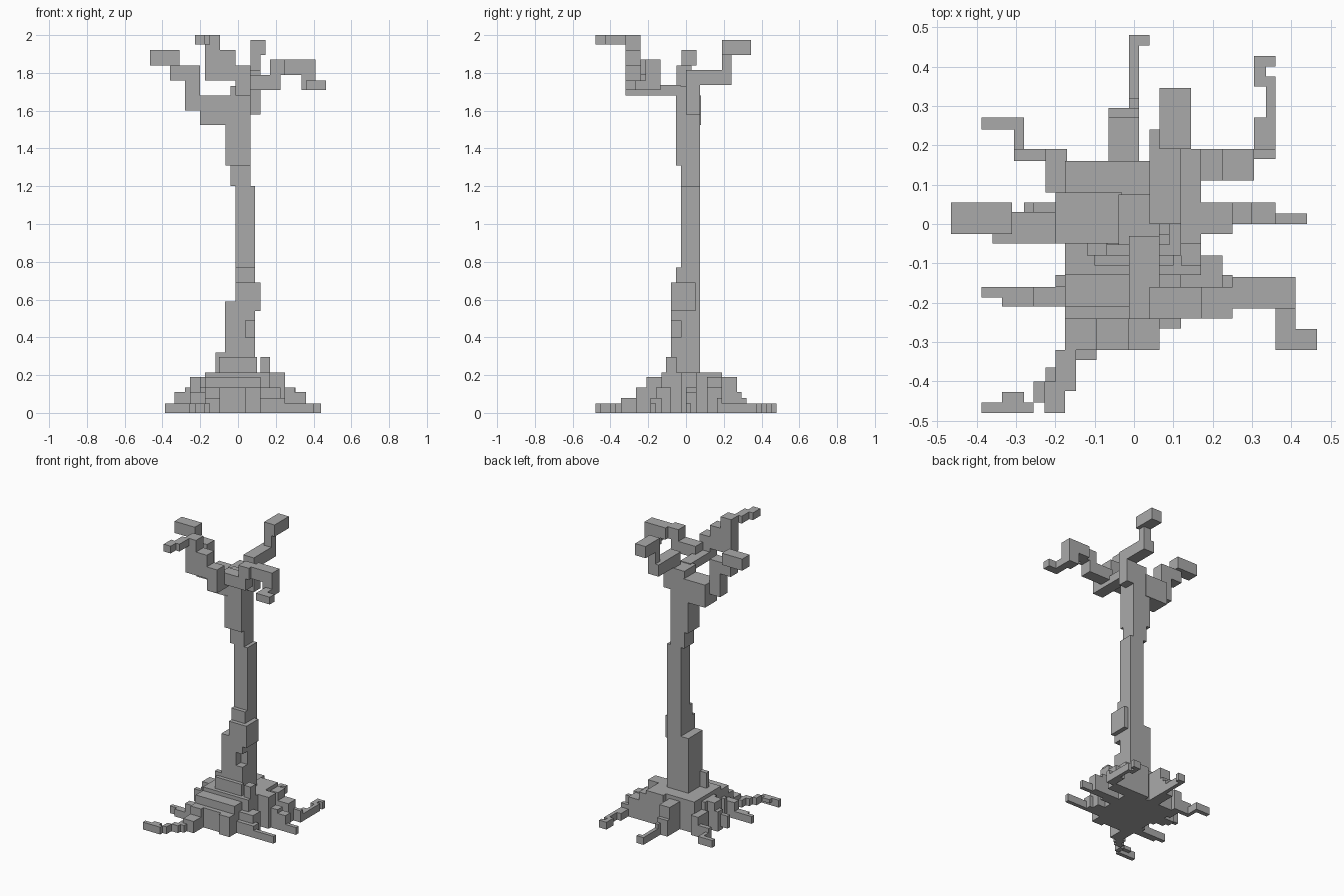
import bpy, bmesh

bark = bpy.data.materials.new("grey bark")
bark.diffuse_color = (0.4, 0.4, 0.4, 1)


def part(name, *boxes):
    """One object made of axis-aligned blocks (x0, x1, y0, y1, z0, z1)."""
    bm = bmesh.new()
    for x0, x1, y0, y1, z0, z1 in boxes:
        vs = bmesh.ops.create_cube(bm, size=1)["verts"]
        for v in vs:
            v.co = (x1 if v.co.x > 0 else x0,
                    y1 if v.co.y > 0 else y0,
                    z1 if v.co.z > 0 else z0)
    me = bpy.data.meshes.new(name)
    bm.to_mesh(me)
    bm.free()
    me.materials.append(bark)
    ob = bpy.data.objects.new(name, me)
    bpy.context.collection.objects.link(ob)


# trunk, with a small notch at the front right corner
part("trunk",
     (-.07, .09, -.08, .075, .2, .40),
     (-.07, .04, -.08, .075, .40, .49),
     (.04, .09, -.027, .075, .40, .49),
     (-.07, .09, -.08, .075, .49, .59),
     (-.013, .12, -.08, .05, .54, .69),
     (-.013, .09, -.053, .075, .59, .77),
     (-.013, .09, -.027, .075, .77, 1.2),
     (-.04, .065, -.027, .075, 1.2, 1.31),
     (-.067, .065, -.053, .075, 1.31, 1.53),
     (-.04, .065, -.053, .075, 1.49, 1.73),
     (.04, .12, 0, .075, 1.58, 1.75))

# stepped base of the trunk
part("root_base",
     (-.175, .12, -.13, .16, 0, .215),
     (-.2, .17, -.05, .08, 0, .19),
     (-.175, .12, -.21, -.13, 0, .19),
     (-.175, .065, -.24, -.21, 0, .135),
     (.12, .17, -.13, .11, 0, .215),
     (.12, .17, -.105, -.05, .2, .295),
     (-.12, -.07, -.08, -.05, .2, .32),
     (-.1, .1, -.105, -.08, .2, .295),
     (.04, .17, .075, .19, 0, .215))

# roots
part("root_back",
     (-.065, .013, .15, .27, 0, .19), (-.065, .013, .27, .295, 0, .11),
     (-.013, .013, .295, .32, 0, .08), (-.013, .013, .32, .48, 0, .05),
     (.013, .04, .453, .48, 0, .05))
part("root_back_right",
     (.14, .225, .11, .19, 0, .19), (.225, .305, .11, .19, 0, .135),
     (.305, .36, .165, .19, 0, .08), (.305, .36, .19, .27, 0, .05),
     (.335, .36, .27, .375, 0, .05), (.305, .335, .35, .427, 0, .05),
     (.335, .36, .40, .427, 0, .05))
part("root_right",
     (.15, .25, -.025, .055, 0, .215), (.25, .3, 0, .055, 0, .135),
     (.3, .36, 0, .055, 0, .11), (.36, .44, 0, .027, 0, .05))
part("root_front_right",
     (.1, .225, -.16, -.08, 0, .135), (.12, .25, -.187, -.13, 0, .08),
     (.225, .4, -.187, -.16, 0, .05))
part("root_front",
     (.04, .12, -.265, -.2, 0, .135))
part("root_front_left",
     (-.175, -.095, -.265, -.2, 0, .135), (-.175, -.095, -.345, -.265, 0, .08),
     (-.2, -.147, -.375, -.32, 0, .05), (-.225, -.175, -.40, -.365, 0, .05),
     (-.255, -.225, -.453, -.40, 0, .05), (-.28, -.255, -.48, -.453, 0, .05),
     (-.335, -.28, -.453, -.427, .025, .05), (-.387, -.28, -.48, -.453, 0, .05))
part("root_left_front",
     (-.2, -.15, -.16, -.13, 0, .135), (-.255, -.15, -.21, -.16, 0, .11),
     (-.335, -.255, -.21, -.16, 0, .05), (-.387, -.335, -.187, -.16, 0, .05))
part("root_left",
     (-.255, -.19, -.025, .055, 0, .19), (-.28, -.25, 0, .055, 0, .135),
     (-.335, -.28, 0, .027, .025, .11))
part("root_back_left",
     (-.225, -.17, .08, .19, 0, .135), (-.305, -.2, .16, .19, 0, .08),
     (-.305, -.28, .19, .24, 0, .05), (-.387, -.28, .24, .27, 0, .05))

# branches
part("branch_left",
     (-.2, -.03, -.05, .08, 1.525, 1.68),
     (-.28, -.2, -.05, .03, 1.6, 1.76),
     (-.36, -.2, -.05, .03, 1.76, 1.84),
     (-.465, -.31, -.025, .055, 1.84, 1.92))
part("branch_back",
     (.04, .12, 0, .24, 1.735, 1.815),
     (.065, .12, .19, .24, 1.81, 1.895),
     (.065, .145, .19, .345, 1.895, 1.975))
part("branch_front",
     (-.013, .065, -.32, -.03, 1.68, 1.735),
     (-.013, .065, -.32, -.24, 1.68, 1.84),
     (-.175, -.013, -.32, -.24, 1.76, 1.92),
     (-.175, -.095, -.32, -.24, 1.92, 2.0),
     (-.2, -.147, -.425, -.32, 1.95, 2.0),
     (-.228, -.175, -.48, -.40, 1.95, 2.0))
part("branch_right",
     (.04, .225, -.24, -.16, 1.71, 1.79),
     (.17, .25, -.24, -.16, 1.79, 1.87),
     (.25, .41, -.215, -.135, 1.79, 1.87),
     (.335, .41, -.215, -.135, 1.71, 1.79),
     (.36, .41, -.32, -.21, 1.71, 1.76),
     (.36, .465, -.32, -.267, 1.71, 1.76))
